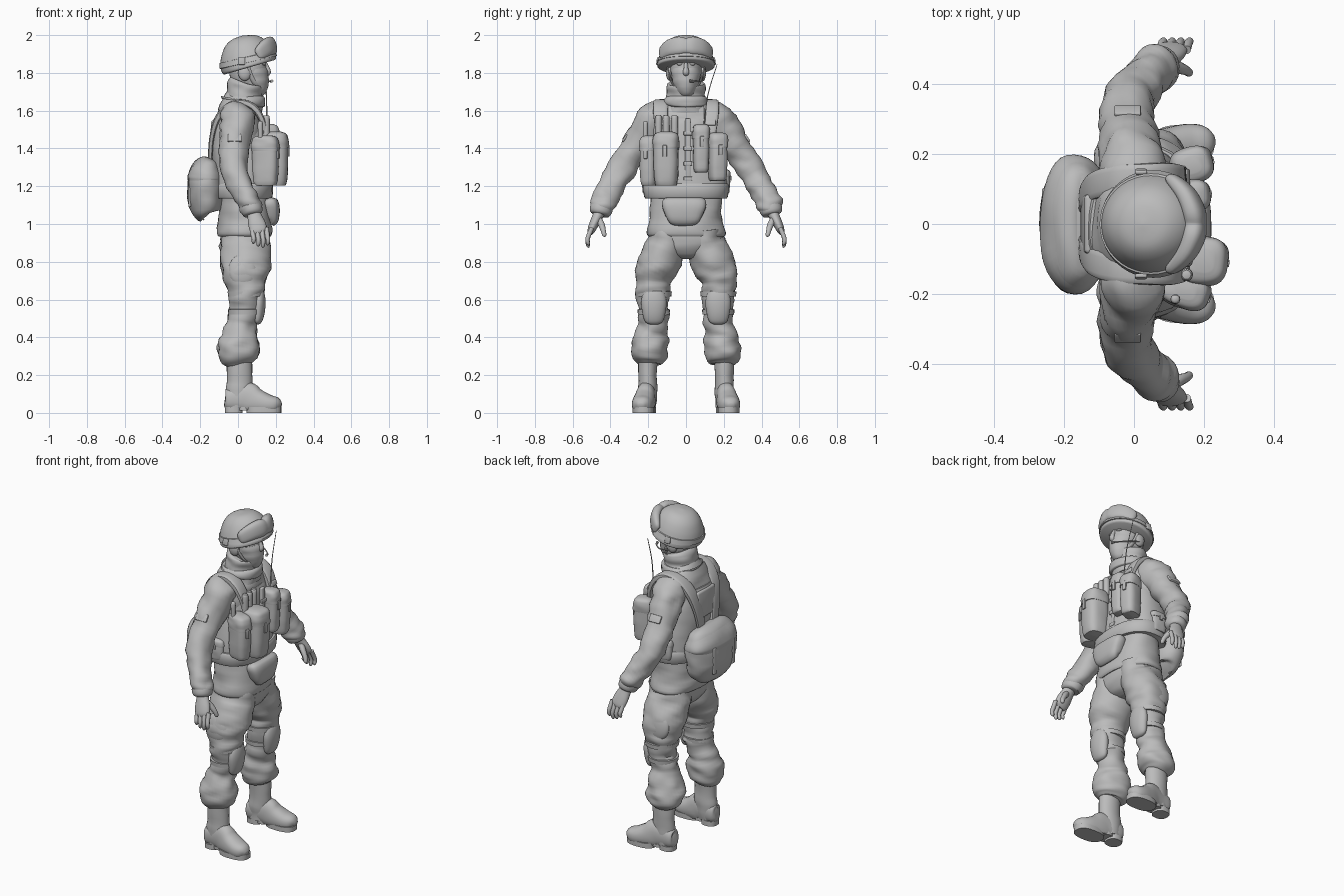
import bpy, bmesh, math
from mathutils import Vector, Matrix, noise

grey = bpy.data.materials.new("plain_grey")
grey.diffuse_color = (0.5, 0.5, 0.5, 1)


def finish(name, bm, angle=40):
    bmesh.ops.recalc_face_normals(bm, faces=bm.faces)
    me = bpy.data.meshes.new(name)
    bm.to_mesh(me)
    bm.free()
    me.materials.append(grey)
    me.shade_smooth()
    me.set_sharp_from_angle(angle=math.radians(angle))
    ob = bpy.data.objects.new(name, me)
    bpy.context.collection.objects.link(ob)
    return ob


def spline(rows, steps):
    """Catmull-Rom through rows of numbers."""
    out = []
    for i in range(len(rows) - 1):
        a, b, c, d = (rows[max(0, min(len(rows) - 1, i + k))] for k in (-1, 0, 1, 2))
        for s in range(steps):
            t = s / steps
            out.append([q + .5 * t * (r - p + t * (2*p - 5*q + 4*r - w + t * (3*(q - r) + w - p)))
                        for p, q, r, w in zip(a, b, c, d)])
    return out + [list(rows[-1])]


def tube(name, rows, n=24, steps=4, ref=(1, 0, 0), sq=2, folds=0, freq=9, floor=None):
    """Loft of (x, y, z, radius along ref, radius across) rings, with cloth folds."""
    rows = spline(rows, steps)
    pts = [Vector(r[:3]) for r in rows]
    bm, rings = bmesh.new(), []
    for i, (p, r) in enumerate(zip(pts, rows)):
        t = (pts[min(i + 1, len(pts) - 1)] - pts[max(i - 1, 0)]).normalized()
        u = Vector(ref)
        u = (u - t * u.dot(t)).normalized()
        v = t.cross(u)
        ring = []
        for k in range(n):
            c, s = math.cos(math.tau * k / n), math.sin(math.tau * k / n)
            c, s = (math.copysign(abs(w) ** (2 / sq), w) for w in (c, s))
            q = p + u * c * max(r[3], .001) + v * s * max(r[4], .001)
            if folds:
                w = noise.noise(Vector((q.x * freq, q.y * freq, q.z * freq * 2.2)))
                q += (q - p).normalized() * folds * w
            if floor is not None:
                q.z = max(q.z, floor)
            ring.append(bm.verts.new(q))
        rings.append(ring)
    for a, b in zip(rings, rings[1:]):
        for k in range(n):
            bm.faces.new((a[k], a[k - 1], b[k - 1], b[k]))
    bm.faces.new(rings[0])
    bm.faces.new(rings[-1])
    return finish(name, bm)


def ball(name, loc, radii, rot=(0, 0, 0)):
    bm = bmesh.new()
    bmesh.ops.create_uvsphere(bm, u_segments=28, v_segments=18, radius=1)
    ob = finish(name, bm)
    ob.location, ob.scale, ob.rotation_euler = loc, radii, rot
    return ob


def box(name, loc, size, bevel=.02, rot=(0, 0, 0), seg=3):
    bm = bmesh.new()
    bmesh.ops.create_cube(bm, size=1, matrix=Matrix.Diagonal((*size, 1)))
    bmesh.ops.bevel(bm, geom=bm.edges[:], offset=bevel, segments=seg, affect='EDGES', profile=.5)
    ob = finish(name, bm)
    ob.location, ob.rotation_euler = loc, rot
    return ob


def pouch(name, loc, size, rz=0):
    """Soft bag with a shallow lid and a closing tab."""
    x, y, z = loc
    a, b, h = size[0] / 2, size[1] / 2, size[2] / 2
    for part, low, g in (("", -h, 0), ("_lid", h * .35, .004)):
        rows = [(0, 0, low, a * .6, b * .6), (0, 0, low + h * .06, a * .88 + g, b * .9 + g),
                (0, 0, low * .5 + h * .25, a + g, b + g), (0, 0, h * .75, a * .97 + g, b + g),
                (0, 0, h * .95, a * .8 + g, b * .85 + g), (0, 0, h + g, a * .45, b * .5)]
        ob = tube(name + part, rows, n=32, sq=2.9, folds=.004, freq=14)
        ob.location, ob.rotation_euler = loc, (0, 0, rz)
    out = Matrix.Rotation(rz, 3, 'Z') @ Vector((a + .003, 0, 0))
    box(name + "_tab", (x + out.x, y + out.y, z + size[2] * .15), (.01, .022, size[2] * .22), .003, (0, 0, rz))


# Jacket, trouser seat and vest
tube("jacket", [(.035, 0, .935, .138, .194), (.035, 0, .96, .146, .204), (.035, 0, 1.06, .135, .188),
                (.03, 0, 1.16, .128, .186), (.015, 0, 1.3, .125, .19), (.005, 0, 1.45, .130, .192),
                (.005, 0, 1.55, .125, .187), (.01, 0, 1.615, .11, .15), (.025, 0, 1.67, .085, .09)],
     n=40, sq=2.3, folds=.012)
tube("trouser_seat", [(.038, 0, .815, .05, .05), (.038, 0, .835, .098, .10), (.038, 0, .88, .124, .17),
                      (.038, 0, .92, .130, .192), (.038, 0, .99, .128, .19)], n=32, sq=2.4, folds=.008)
tube("vest", [(.02, 0, 1.165, .142, .205), (.02, 0, 1.19, .150, .218), (.012, 0, 1.3, .148, .208),
              (.005, 0, 1.42, .146, .19), (.002, 0, 1.52, .140, .165), (.002, 0, 1.56, .128, .15)],
     n=40, sq=2.4, folds=.006)
tube("waist_belt", [(.025, 0, 1.135, .146, .212), (.025, 0, 1.145, .158, .222), (.025, 0, 1.205, .16, .228),
                    (.025, 0, 1.215, .146, .215)], n=40, steps=2, sq=2.4)
box("vest_zip", (.158, .01, 1.36), (.02, .03, .40), .006)
for i in range(4):
    box("zip_buckle", (.166, .01, 1.24 + .08 * i), (.014, .045, .022), .004)
tube("belly_pouch", [(.165, -.01, 1.015, .03, .07), (.175, -.01, 1.03, .042, .09), (.175, -.01, 1.09, .045, .115),
                     (.165, -.01, 1.12, .04, .115), (.16, -.01, 1.135, .02, .1)], sq=3.2, folds=.004)

# Collar and scarf
tube("collar", [(.02, 0, 1.61, .11, .125), (.028, 0, 1.65, .102, .108), (.033, 0, 1.69, .096, .1),
                (.037, 0, 1.725, .099, .103), (.039, 0, 1.742, .094, .098), (.04, 0, 1.746, .08, .082)],
     n=32, folds=.008, freq=12)
tube("scarf_roll", [(.025, 0, 1.635, .10, .11), (.027, 0, 1.645, .115, .122), (.03, 0, 1.66, .115, .118),
                    (.03, 0, 1.675, .10, .105)], n=32, folds=.008, freq=14)

# Head
ball("head", (.052, 0, 1.815), (.099, .083, .125))
tube("face_mask", [(.075, 0, 1.685, .05, .04), (.077, 0, 1.70, .07, .054), (.078, 0, 1.74, .084, .068),
                   (.075, 0, 1.785, .087, .077), (.07, 0, 1.815, .081, .079)], folds=.004, freq=18)
tube("nose", [(.144, 0, 1.855, .008, .009), (.154, 0, 1.825, .013, .012), (.160, 0, 1.802, .014, .017),
              (.152, 0, 1.785, .006, .01)], n=12)
ball("brow", (.122, 0, 1.872), (.032, .066, .014))
for s in (1, -1):
    ball("eye", (.135, s * .032, 1.847), (.013, .017, .008))
    ball("ear_cup", (.035, s * .086, 1.80), (.034, .02, .042))
    tube("chin_strap", [(.05, s * .1, 1.84, .012, .005), (.07, s * .086, 1.78, .012, .005),
                        (.10, s * .062, 1.73, .012, .005), (.125, 0, 1.70, .012, .005)], n=8)
tube("microphone_boom", [(.04, .1, 1.78, .004, .004), (.11, .09, 1.76, .004, .004),
                         (.165, .05, 1.755, .004, .004), (.18, .02, 1.757, .008, .008)], n=8, ref=(0, 0, 1))

# Helmet tilted backwards, with raised goggles
tube("helmet", [(.062, 0, 1.830, .139, .143), (.060, 0, 1.837, .147, .152), (.055, 0, 1.855, .150, .150),
                (.050, 0, 1.878, .147, .141), (.041, 0, 1.92, .131, .125), (.032, 0, 1.96, .104, .1),
                (.026, 0, 1.987, .063, .063), (.024, 0, 1.997, .004, .004)], n=40)
tube("helmet_band", [(.056, 0, 1.852, .14, .13), (.055, 0, 1.856, .156, .154), (.049, 0, 1.884, .151, .144),
                     (.048, 0, 1.888, .14, .13)], n=40, steps=1)
for s in (1, -1):
    box("band_clip", (.02, s * .15, 1.862), (.035, .012, .04), .005, (s * .15, 0, 0))
tube("goggles", [(.100, -.130, 1.895, .02, .008), (.115, -.124, 1.905, .036, .018), (.15, -.085, 1.932, .046, .026),
                 (.172, -.035, 1.942, .050, .03), (.175, 0, 1.940, .043, .03), (.172, .035, 1.942, .050, .03),
                 (.15, .085, 1.932, .046, .026), (.115, .124, 1.905, .036, .018), (.100, .130, 1.895, .02, .008)],
     ref=(-.25, 0, 1), sq=2.6)

for s in (1, -1):
    # Sleeve and cuff
    tube("sleeve", [(.0, s * .10, 1.60, .07, .05), (-.002, s * .15, 1.57, .093, .088), (-.008, s * .2, 1.5, .090, .092),
                    (-.02, s * .265, 1.405, .079, .08), (-.020, s * .33, 1.31, .075, .078),
                    (.006, s * .385, 1.215, .068, .068), (.045, s * .425, 1.14, .061, .066),
                    (.068, s * .445, 1.095, .062, .065), (.076, s * .455, 1.07, .048, .05)],
         n=32, folds=.015, freq=11)
    tube("cuff", [(.062, s * .44, 1.105, .045, .05), (.068, s * .445, 1.09, .058, .061),
                  (.08, s * .457, 1.06, .053, .056), (.083, s * .46, 1.05, .04, .04)], steps=3)
    box("sleeve_patch", (-.018, s * .324, 1.455), (.075, .012, .045), .004, (s * .6, 0, 0))
    box("shoulder_tab", (-.01, s * .205, 1.59), (.045, .05, .012), .004, (-s * .75, 0, 0))
    # Gloved hand
    tube("palm", [(.08, s * .455, 1.07, .034, .03), (.088, s * .468, 1.04, .038, .028),
                  (.1, s * .487, 1.0, .046, .025), (.11, s * .502, .965, .044, .02),
                  (.115, s * .507, .95, .03, .012)], n=20)
    for i in range(4):
        fx, drop = .072 + .025 * i, (.02, .006, 0, .012)[i]
        tube("finger", [(fx + .004, s * .498, .98, .012, .013), (fx + .008, s * .515, .94, .0125, .0125),
                        (fx + .012, s * .522, .91 + drop / 2, .0115, .0115),
                        (fx + .01, s * .518, .885 + drop, .01, .01), (fx + .009, s * .515, .875 + drop, .003, .003)], n=10)
    tube("thumb", [(.10, s * .465, 1.03, .018, .018), (.13, s * .447, .995, .016, .017),
                   (.15, s * .438, .965, .0135, .0135), (.158, s * .432, .94, .011, .011),
                   (.159, s * .431, .932, .003, .003)], n=12)

    # Shoulder strap running from chest over the shoulder to the back
    tube("shoulder_strap", [(.150, s * .115, 1.44, .035, .014), (.135, s * .13, 1.53, .037, .016),
                            (.095, s * .135, 1.605, .04, .018), (.03, s * .13, 1.642, .043, .018),
                            (-.05, s * .125, 1.625, .043, .018), (-.11, s * .11, 1.555, .04, .016),
                            (-.140, s * .085, 1.45, .035, .013), (-.148, s * .06, 1.33, .03, .012)],
         ref=(0, 1, 0), sq=3.5, n=16)
    box("strap_buckle", (.146, s * .13, 1.535), (.022, .055, .03), .006, (0, -.35, 0))
    pouch("hip_pouch", (.0, s * .205, 1.225), (.055, .10, .12), s * math.pi / 2)

    # Trouser leg with bloused hem and a soft thigh pocket
    tube("trouser_leg", [(.04, s * .095, .97, .122, .09), (.037, s * .108, .88, .130, .106),
                         (.04, s * .15, .78, .128, .112), (.041, s * .172, .71, .114, .1),
                         (.043, s * .175, .66, .095, .092), (.04, s * .17, .58, .085, .084),
                         (.025, s * .17, .48, .078, .076), (.012, s * .182, .42, .09, .086),
                         (.004, s * .191, .345, .113, .098), (.001, s * .198, .29, .097, .088),
                         (.003, s * .2, .262, .076, .068), (.004, s * .2, .254, .062, .05)],
         n=36, folds=.017, freq=10)
    ball("thigh_pocket", (.025, s * .236, .755), (.075, .03, .085), (s * .1, 0, 0))
    # Knee pad and its straps
    tube("knee_pad", [(.098, s * .17, .47, .008, .025), (.102, s * .17, .485, .024, .048),
                      (.107, s * .17, .53, .034, .061), (.111, s * .17, .59, .035, .067),
                      (.111, s * .17, .64, .027, .052), (.108, s * .17, .665, .01, .022)], sq=2)
    for z, cx, rx, ry in ((.535, .034, .085, .084), (.63, .042, .095, .094)):
        tube("knee_strap", [(cx, s * .171, z - .015, rx - .012, ry - .012), (cx, s * .171, z - .013, rx, ry),
                            (cx, s * .171, z + .013, rx + .002, ry + .002),
                            (cx, s * .171, z + .015, rx - .012, ry - .012)], steps=1)
    # Boot shaft, foot, then sole and heel
    tube("boot_shaft", [(.0, s * .203, .03, .06, .045), (.003, s * .203, .1, .068, .05),
                        (.008, s * .203, .17, .067, .049), (.008, s * .202, .29, .068, .052)], folds=.005)
    tube("boot_foot", [(-.069, s * .203, .07, .03, .02), (-.058, s * .203, .07, .055, .042),
                       (.0, s * .205, .075, .07, .048), (.05, s * .211, .078, .085, .051),
                       (.10, s * .219, .06, .068, .057), (.16, s * .229, .046, .052, .058),
                       (.205, s * .236, .042, .040, .045), (.228, s * .239, .035, .014, .016)],
         ref=(0, 0, 1), sq=2.3, floor=.012)
    for part, x0, x1, y0, y1, w, z0 in (("boot_heel", -.069, .025, .203, .206, .045, 0),
                                       ("boot_arch", .0, .07, .206, .213, .044, .012),
                                       ("boot_sole", .045, .23, .212, .239, .058, 0)):
        xm, ym = (x0 + x1) / 2, (y0 + y1) / 2
        tube(part, [(xm, s * ym, z0, (x1 - x0) / 2, w), (xm, s * ym, .03, (x1 - x0) / 2, w)],
             steps=1, sq=2.5)

# Chest pouches, radio antenna and knife
pouch("large_pouch", (.195, -.105, 1.345), (.14, .13, .28), -.1)
pouch("side_pouch", (.145, -.19, 1.335), (.14, .092, .26), -.35)
pouch("tall_pouch", (.165, .08, 1.40), (.10, .082, .25), .1)
pouch("left_pouch", (.165, .168, 1.355), (.115, .095, .25), .25)
for y in (-.145, -.105, -.06):
    tube("chest_cartridge", [(.15, y, 1.46, .018, .018), (.15, y, 1.56, .018, .018), (.15, y, 1.575, .008, .008)], n=12)
tube("antenna", [(.155, .095, 1.5, .004, .004), (.15, .115, 1.68, .003, .003), (.145, .165, 1.845, .002, .002)], n=6)
tube("knife_handle", [(.12, -.215, 1.44, .012, .012), (.118, -.215, 1.53, .014, .014),
                      (.118, -.215, 1.545, .005, .005)], n=10)

# Back yoke and pack
box("back_yoke", (-.132, 0, 1.47), (.03, .17, .16), .012, (0, .08, 0))
tube("back_pack", [(-.16, 0, 1.048, .045, .12), (-.166, 0, 1.062, .075, .165), (-.17, 0, 1.13, .094, .188),
                   (-.17, 0, 1.22, .097, .198), (-.165, 0, 1.29, .083, .185), (-.155, 0, 1.335, .055, .145),
                   (-.15, 0, 1.347, .018, .09)], n=36, sq=2.25, folds=.009)
tube("pack_flap", [(-.170, 0, 1.235, .09, .19), (-.170, 0, 1.24, .1, .2), (-.165, 0, 1.285, .088, .188),
                   (-.155, 0, 1.333, .058, .148), (-.15, 0, 1.350, .015, .085)], n=36, sq=2.25, folds=.008)
for y in (-.09, .09):
    box("pack_strap", (-.256, y, 1.17), (.014, .026, .16), .005)
    tube("pack_strap_end", [(-.235, y, 1.08, .004, .01), (-.205, y, 1.05, .004, .01), (-.18, y, 1.02, .003, .008)], n=8)
